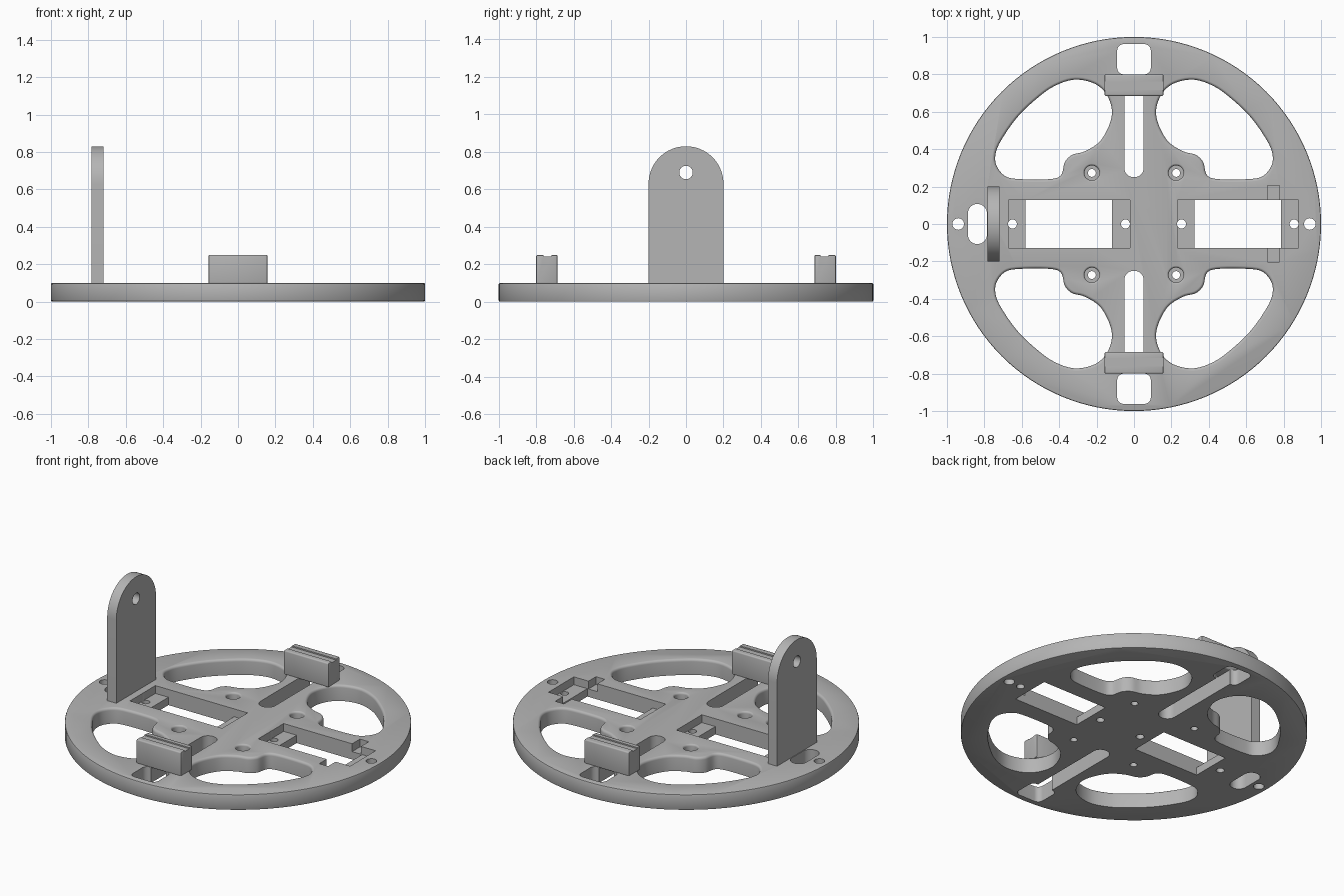
import bpy, bmesh, math
from mathutils import Matrix, Vector

if "Cube" in bpy.data.objects:
    bpy.data.objects.remove(bpy.data.objects["Cube"])

GREY = (0.46, 0.46, 0.46, 1)
mat = bpy.data.materials.new("matte grey")
mat.use_nodes = True
mat.diffuse_color = GREY
mat.node_tree.nodes["Principled BSDF"].inputs["Base Color"].default_value = GREY

THICK = 0.1
LOW, HIGH = -0.1, 0.3      # cutter reach
SHELF = 0.05               # floor of the pockets


# ---------- outlines (counter-clockwise) ----------
def circle(x, y, r, n=32):
    return [(x + r * math.cos(2 * math.pi * i / n), y + r * math.sin(2 * math.pi * i / n))
            for i in range(n)]


def rounded(x0, x1, y0, y1, r, n=8):
    pts = []
    corners = [(x1 - r, y1 - r), (x0 + r, y1 - r), (x0 + r, y0 + r), (x1 - r, y0 + r)]
    for k, (cx, cy) in enumerate(corners):
        for i in range(n + 1):
            a = math.pi / 2 * (k + i / n)
            p = (cx + r * math.cos(a), cy + r * math.sin(a))
            if not pts or math.dist(p, pts[-1]) > 1e-4:
                pts.append(p)
    return pts[:-1] if math.dist(pts[0], pts[-1]) < 1e-4 else pts


def box(x0, x1, y0, y1):
    return [(x0, y0), (x1, y0), (x1, y1), (x0, y1)]


def spline(points, steps=6):
    pts, n = [Vector(p) for p in points], len(points)
    out = []
    for i in range(n):
        a, b, c, d = (pts[(i + k) % n] for k in (-1, 0, 1, 2))
        for s in range(steps):
            t = s / steps
            out.append(tuple(0.5 * (2 * b + (c - a) * t + (2 * a - 5 * b + 4 * c - d) * t * t
                                    + (3 * b - a - 3 * c + d) * t ** 3)))
    return out


def offset(outline, amount):
    out, n = [], len(outline)
    for i, p in enumerate(outline):
        a, b = Vector(outline[i - 1]), Vector(outline[(i + 1) % n])
        t = (b - a).normalized()
        out.append((p[0] + t.y * amount, p[1] - t.x * amount))
    return out


# ---------- solids ----------
def solid(name, outline, levels, matrix=None):
    """Stack the outline at (height, outward offset) levels and close the ends."""
    bm = bmesh.new()
    rings = [[bm.verts.new((x, y, z)) for x, y in offset(outline, o)] for z, o in levels]
    n = len(outline)
    for lo, hi in zip(rings, rings[1:]):
        for i in range(n):
            j = (i + 1) % n
            bm.faces.new((lo[i], lo[j], hi[j], hi[i]))
    bm.faces.new(rings[0][::-1])
    bm.faces.new(rings[-1])
    if matrix:
        bm.transform(matrix)
    bmesh.ops.recalc_face_normals(bm, faces=bm.faces)
    mesh = bpy.data.meshes.new(name)
    bm.to_mesh(mesh)
    bm.free()
    mesh.materials.append(mat)
    ob = bpy.data.objects.new(name, mesh)
    bpy.context.scene.collection.objects.link(ob)
    return ob


def through(outline, fillet=0.0, floor=LOW):
    """Cutter whose top edge flares out into a rounded lip."""
    levels = [(floor, 0)]
    if fillet:
        for i in range(5):
            a = math.pi / 2 * i / 4
            levels.append((THICK - fillet + fillet * math.sin(a) + i * 1e-4,
                           fillet * (1 - math.cos(a))))
        levels.append((HIGH, fillet))
    else:
        levels.append((HIGH, 0))
    return solid("cutter", outline, levels)


def cut(ob, cutters):
    for c in cutters:
        m = ob.modifiers.new("cut", "BOOLEAN")
        m.operation, m.solver, m.object = "DIFFERENCE", "EXACT", c
        c.hide_render = True
    graph = bpy.context.evaluated_depsgraph_get()
    mesh = bpy.data.meshes.new_from_object(ob.evaluated_get(graph))
    ob.modifiers.clear()
    ob.data = mesh
    for c in cutters:
        bpy.data.objects.remove(c)


def smooth(ob, angle=35):
    bpy.ops.object.select_all(action="DESELECT")
    ob.select_set(True)
    bpy.context.view_layer.objects.active = ob
    bpy.ops.object.shade_smooth_by_angle(angle=math.radians(angle))


# ---------- base disc ----------
e = 0.007
disc = solid("base_disc", circle(0, 0, 1, 128),
             [(0, -e), (e * 0.3, -e * 0.3), (e, 0), (THICK - e, 0),
              (THICK - e * 0.3, -e * 0.3), (THICK, -e)])

cutters = []

# Four large lightening windows, mirrored into each quarter
window = spline([(0.12, 0.57), (0.135, 0.67), (0.2, 0.745), (0.315, 0.772), (0.43, 0.735),
                 (0.53, 0.662), (0.62, 0.575), (0.69, 0.48), (0.735, 0.395), (0.738, 0.32),
                 (0.69, 0.257), (0.61, 0.24), (0.45, 0.24), (0.39, 0.262), (0.37, 0.33),
                 (0.33, 0.37), (0.26, 0.39), (0.175, 0.45)][::-1])
for sx in (1, -1):
    for sy in (1, -1):
        pts = [(x * sx, y * sy) for x, y in window]
        cutters.append(through(pts if sx * sy > 0 else pts[::-1], 0.016))
        # Counterbored screw holes
        cutters.append(through(circle(sx * 0.225, sy * 0.273, 0.04), 0.012, 0.04))
        cutters.append(through(circle(sx * 0.225, sy * 0.273, 0.021, 20)))

# Cable slots with a square opening near the rim
for s in (1, -1):
    lo, hi = sorted((s * 0.25, s * 0.88))
    cutters.append(through(rounded(-0.052, 0.052, lo, hi, 0.05)))
    lo, hi = sorted((s * 0.80, s * 0.962))
    cutters.append(through(rounded(-0.09, 0.09, lo, hi, 0.035)))
    # Rim holes
    cutters.append(through(circle(s * 0.94, 0, 0.031, 24)))

# Stepped rectangular pockets with shelf holes
for x0, x1 in ((-0.672, -0.022), (0.232, 0.88)):
    cutters.append(through(box(x0, x1, -0.128, 0.128), floor=SHELF))
    cutters.append(through(box(x0 + 0.092, x1 - 0.095, -0.128, 0.128)))
    for x in (x0 + 0.022, x1 - 0.024):
        cutters.append(through(circle(x, 0, 0.024, 20)))

# Socket for a second upright, and oval slot behind the first one
cutters.append(through(box(0.715, 0.777, -0.203, 0.207), floor=SHELF))
cutters.append(through(rounded(-0.888, -0.786, -0.107, 0.107, 0.05)))
cut(disc, cutters)
smooth(disc)

# ---------- upright plate with a round top and a hole ----------
TO_X = Matrix(((0, 0, 1, 0), (1, 0, 0, 0), (0, 1, 0, 0), (0, 0, 0, 1)))  # (y, z, x) -> (x, y, z)
arch = [(-0.2, SHELF), (0.2, SHELF)]
arch += [(0.2 * math.cos(math.pi * i / 32), 0.63 + 0.2 * math.sin(math.pi * i / 32))
         for i in range(33)]
upright = solid("upright_plate", arch, [(-0.782, 0), (-0.718, 0)], TO_X)
cut(upright, [solid("cutter", circle(0, 0.69, 0.036), [(-0.9, 0), (-0.6, 0)], TO_X)])
smooth(upright)

# ---------- clamp blocks with a shallow groove along the top ----------
for s, name in ((1, "back_block"), (-1, "front_block")):
    lo, hi = sorted((s * 0.685, s * 0.80))
    w, r = 0.158, 0.008
    block = solid(name, rounded(lo, hi, 0.095, 0.25, r, 3),
                  [(-w, -r), (-w + r * 0.3, -r * 0.3), (-w + r, 0),
                   (w - r, 0), (w - r * 0.3, -r * 0.3), (w, -r)], TO_X)
    lo, hi = sorted((s * 0.717, s * 0.762))
    cut(block, [solid("cutter", box(lo, hi, 0.242, 0.3), [(-0.2, 0), (0.2, 0)], TO_X)])
    smooth(block)
